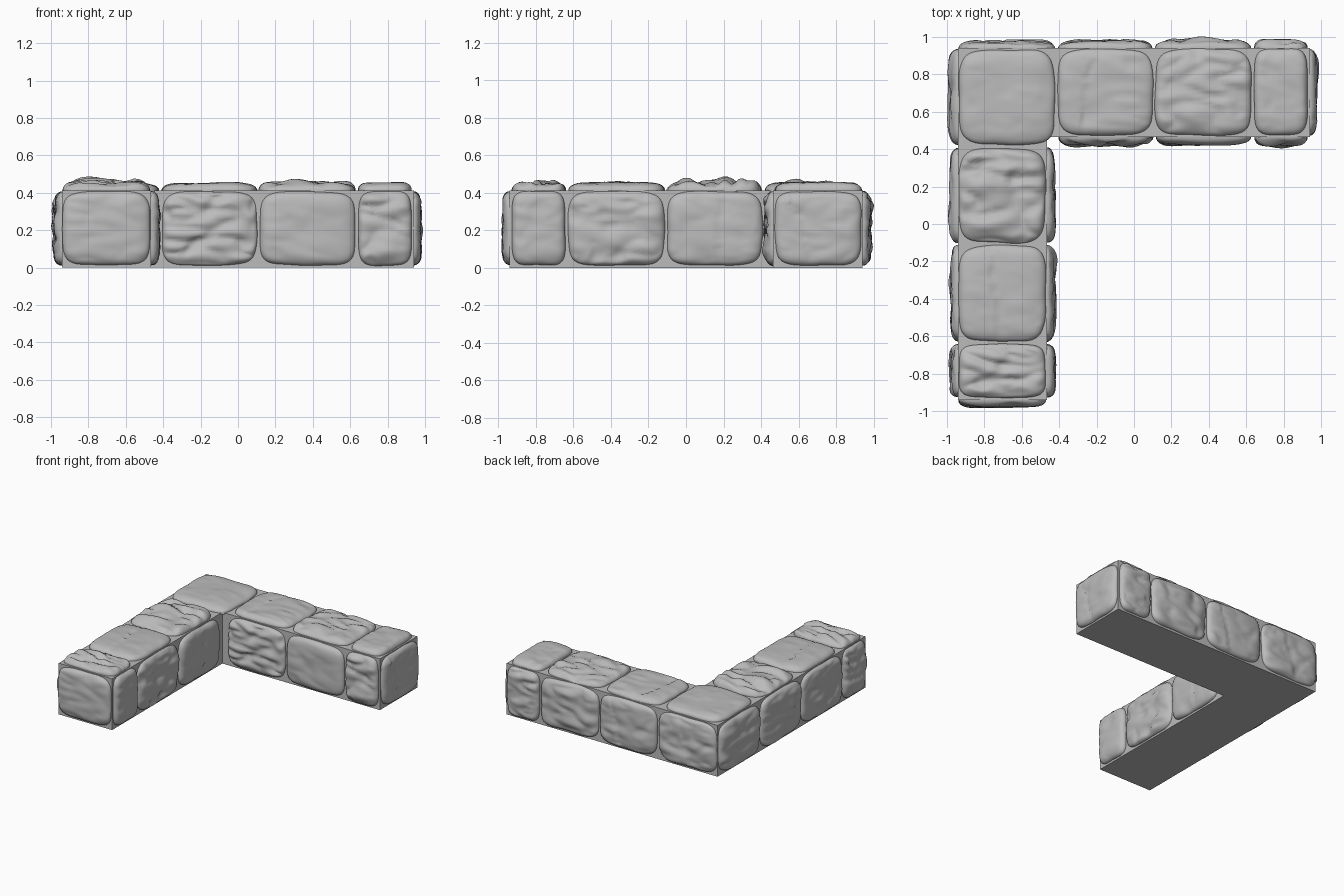
import bpy, bmesh, math, random
from mathutils import Vector, noise

cube = bpy.data.objects.get("Cube")
if cube:
    bpy.data.objects.remove(cube, do_unlink=True)

stone_grey = bpy.data.materials.new("stone grey")
stone_grey.use_nodes = True
COLOUR = (0.5, 0.5, 0.5, 1)
stone_grey.diffuse_color = COLOUR
stone_grey.node_tree.nodes["Principled BSDF"].inputs["Base Color"].default_value = COLOUR

OUT, INN, TOP = 0.94, 0.465, 0.413   # outer wall, inner wall, wall height
N = 36                               # grid cells along a stone
rng = random.Random(7)


def make_object(name, bm):
    mesh = bpy.data.meshes.new(name)
    bm.to_mesh(mesh)
    bm.free()
    mesh.materials.append(stone_grey)
    obj = bpy.data.objects.new(name, mesh)
    bpy.context.collection.objects.link(obj)
    return obj


def wall_core():
    """Plain L-shaped mortar block behind the stones."""
    bm = bmesh.new()
    outline = [(-OUT, -OUT), (-INN, -OUT), (-INN, INN), (OUT, INN), (OUT, OUT), (-OUT, OUT)]
    base = bm.faces.new([bm.verts.new((x, y, 0)) for x, y in outline])
    grown = bmesh.ops.extrude_face_region(bm, geom=[base])
    for v in grown["geom"]:
        if isinstance(v, bmesh.types.BMVert):
            v.co.z = TOP
    bmesh.ops.recalc_face_normals(bm, faces=bm.faces)
    make_object("wall_core", bm)


def stone(name, origin, u_axis, v_axis, u_span, v_span, rough=0.4, crack=False):
    """Pillowed, weathered stone face lying on the plane through origin."""
    u_axis, v_axis = Vector(u_axis), Vector(v_axis)
    normal = u_axis.cross(v_axis)
    cu, hu = sum(u_span) / 2, (u_span[1] - u_span[0]) / 2
    cv, hv = sum(v_span) / 2, (v_span[1] - v_span[0]) / 2
    seed = Vector([rng.uniform(-50, 50) for _ in range(3)])
    crack_at, lean = rng.uniform(-0.45, 0.45), rng.uniform(-0.25, 0.25)
    thick = rng.uniform(0.04, 0.046)
    bm = bmesh.new()
    grid = []
    for i in range(N + 1):
        row = []
        for j in range(N + 1):
            # rings crowd towards the rim so that the rounded edge stays smooth
            a, b = (math.sin(t * math.pi / 2) for t in (2 * i / N - 1, 2 * j / N - 1))
            ring = max(abs(a), abs(b))
            norm = (abs(a) ** 5 + abs(b) ** 5) ** 0.2
            if norm > 0:
                a, b = a * ring / norm, b * ring / norm
            p = Vector((a * hu, b * hv, 0))
            wobble = 0.985 + 0.03 * noise.noise(p * 7 + seed)
            rim = math.sqrt(max(0, 1 - ring ** 7))
            # broad swells, tilted chisel ridges and optional split
            swell = noise.noise(p * 4 + seed) * 0.007
            chip = noise.noise(Vector((p.x * 5 + p.y * 3, p.y * 13, 0)) + seed)
            ridge = (abs(chip) - 0.25) * 0.045 * rough
            pit = -max(0, noise.noise(p * 9 - seed) - 0.25) * 0.06 * rough
            split = 0
            if crack:
                d = a - crack_at - lean * b - 0.12 * noise.noise(Vector((b * 2.5, 0, 0)) + seed)
                split = -0.010 * math.exp(-abs(d) * 9) if d > 0 else 0
            height = rim * (thick + swell + ridge + pit + split)
            if ring > 0.999:
                height = -0.012
            row.append(bm.verts.new(Vector(origin) + u_axis * (cu + p.x * wobble)
                                    + v_axis * (cv + p.y * wobble) + normal * height))
        grid.append(row)
    for i in range(N):
        for j in range(N):
            bm.faces.new((grid[i][j], grid[i + 1][j], grid[i + 1][j + 1], grid[i][j + 1]))
    obj = make_object(name, bm)
    for face in obj.data.polygons:
        face.use_smooth = True


wall_core()

X, Y, Z = (1, 0, 0), (0, 1, 0), (0, 0, 1)
NX, NY = (-1, 0, 0), (0, -1, 0)
CORNER, LONG_A, LONG_B, SHORT = (-0.94, -0.42), (-0.41, 0.105), (0.11, 0.63), (0.64, 0.93)
HIGH = (0.01, 0.41)
ACROSS = (0.47, 0.94)


def flip(span):
    return (-span[1], -span[0])


# Corner block
stone("corner_top_stone", (0, 0, TOP), X, Y, CORNER, (0.42, 0.935), 0.15)
stone("corner_back_stone", (0, OUT, 0), NX, Z, flip(CORNER), HIGH, 0.7, True)
stone("corner_left_stone", (-OUT, 0, 0), NY, Z, CORNER, HIGH, 0.6)

# Courses along both arms: span along the arm, roughness per face, split
courses = [("first", LONG_A, (0.3, 1.1, 0.4), True),
           ("second", LONG_B, (0.9, 0.2, 0.6), False),
           ("end", SHORT, (0.25, 0.9, 0.8), False)]
for label, span, (r_top, r_in, r_out), split in courses:
    # back arm runs along x
    stone(f"back_arm_{label}_top_stone", (0, 0, TOP), X, Y, span, ACROSS, r_top, split)
    stone(f"back_arm_{label}_front_stone", (0, INN, 0), X, Z, span, HIGH, r_in)
    stone(f"back_arm_{label}_back_stone", (0, OUT, 0), NX, Z, flip(span), HIGH, r_out, split)
    # side arm runs along y, away from the corner
    back = flip(span)
    stone(f"side_arm_{label}_top_stone", (0, 0, TOP), X, Y, flip(ACROSS), back, r_in, not split)
    stone(f"side_arm_{label}_right_stone", (-INN, 0, 0), Y, Z, back, HIGH, r_top, split)
    stone(f"side_arm_{label}_left_stone", (-OUT, 0, 0), NY, Z, span, HIGH, r_out)

# End caps of the two arms
stone("back_arm_cap_stone", (OUT, 0, 0), Y, Z, ACROSS, HIGH, 0.3, True)
stone("side_arm_cap_stone", (0, -OUT, 0), X, Z, flip(ACROSS), HIGH, 0.3)
